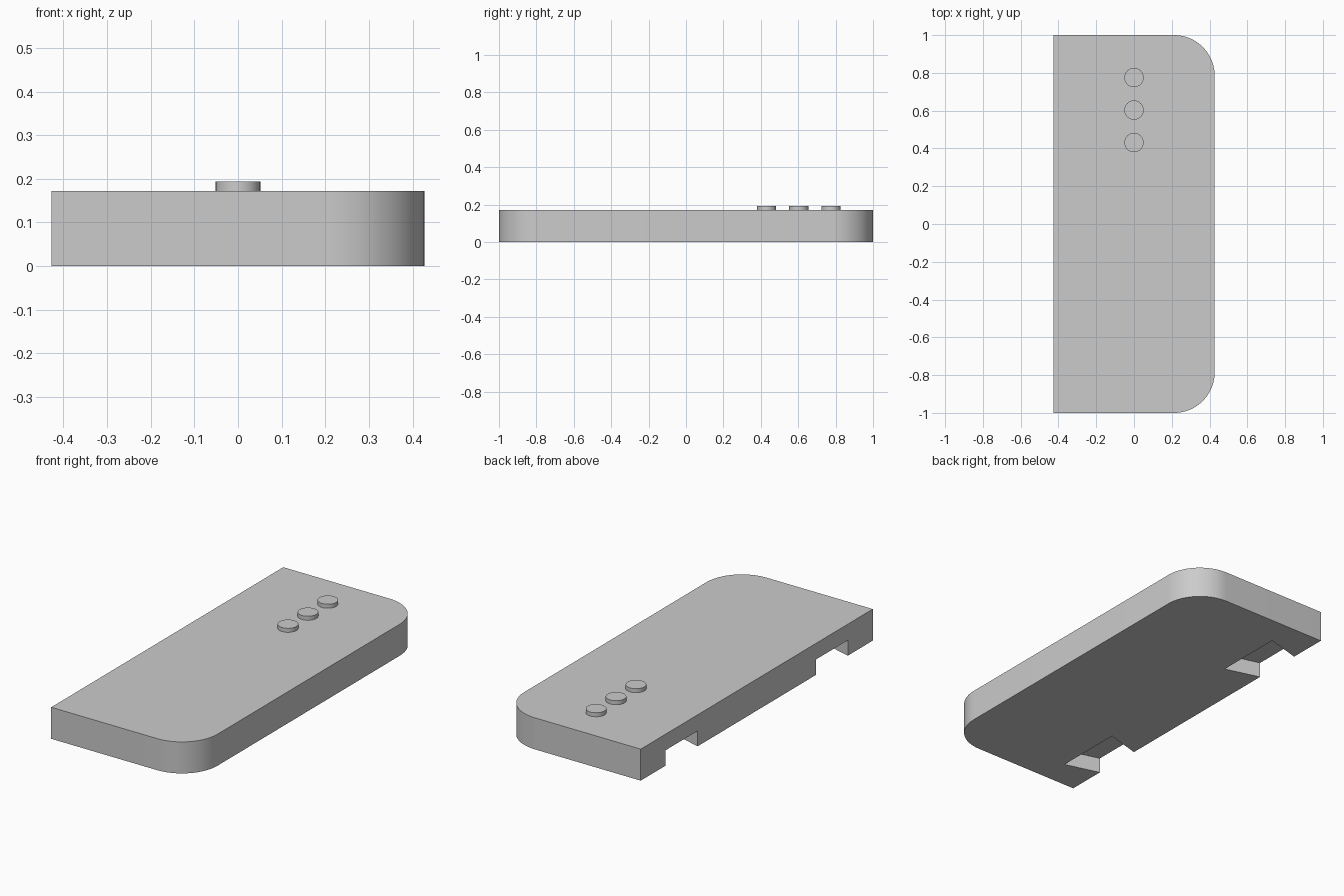
import bpy, bmesh, math

if "Cube" in bpy.data.objects:
    bpy.data.objects.remove(bpy.data.objects["Cube"])

W, L, H = 0.427, 1.0, 0.172      # half width, half length, body height
R = 0.215                        # corner radius
TOP = 0.194                      # top of the buttons

grey = bpy.data.materials.new("light grey")
grey.diffuse_color = (0.6, 0.6, 0.6, 1)
grey.use_nodes = True
grey.node_tree.nodes["Principled BSDF"].inputs["Base Color"].default_value = grey.diffuse_color


def prism(name, outline, z0, z1):
    """Extrude a counter-clockwise outline from z0 to z1."""
    bm = bmesh.new()
    low = [bm.verts.new((x, y, z0)) for x, y in outline]
    high = [bm.verts.new((x, y, z1)) for x, y in outline]
    bm.faces.new(low[::-1])
    bm.faces.new(high)
    n = len(outline)
    for i in range(n):
        j = (i + 1) % n
        bm.faces.new((low[i], low[j], high[j], high[i]))
    mesh = bpy.data.meshes.new(name)
    bm.to_mesh(mesh)
    bm.free()
    mesh.materials.append(grey)
    ob = bpy.data.objects.new(name, mesh)
    bpy.context.collection.objects.link(ob)
    return ob


def arc(cx, cy, r, a0, a1, steps):
    return [(cx + r * math.cos(math.radians(a0 + (a1 - a0) * i / steps)),
             cy + r * math.sin(math.radians(a0 + (a1 - a0) * i / steps)))
            for i in range(steps + 1)]


def activate(ob):
    bpy.ops.object.select_all(action='DESELECT')
    ob.select_set(True)
    bpy.context.view_layer.objects.active = ob


def smooth(ob):
    activate(ob)
    bpy.ops.object.shade_smooth_by_angle(angle=math.radians(30))


# Body: slab with two rounded corners on the right side
outline = ([(-W, -L)] + arc(W - R, -L + R, R, -90, 0, 20)
           + arc(W - R, L - R, R, 0, 90, 20) + [(-W, L)])
body = prism("body", outline, 0, H)

# Dovetail notches cut into the underside of the left edge
for side in (-1, 1):
    c = 0.647 * side
    outer, inner = 0.117, 0.192
    cutter = prism("notch_cutter", [(-0.5, c - outer), (-0.233, c - inner),
                                    (-0.233, c + inner), (-0.5, c + outer)],
                   -0.05, 0.084)
    cutter.hide_render = True
    mod = body.modifiers.new("notch", 'BOOLEAN')
    mod.operation = 'DIFFERENCE'
    mod.solver = 'EXACT'
    mod.object = cutter
    activate(body)
    bpy.ops.object.modifier_apply(modifier=mod.name)
    bpy.data.objects.remove(cutter)
smooth(body)

# Row of three round buttons on top
for i, y in enumerate((0.431, 0.603, 0.775)):
    smooth(prism(f"button_{i + 1}", arc(0, y, 0.051, 0, 360, 48)[:-1], H - 0.005, TOP))
